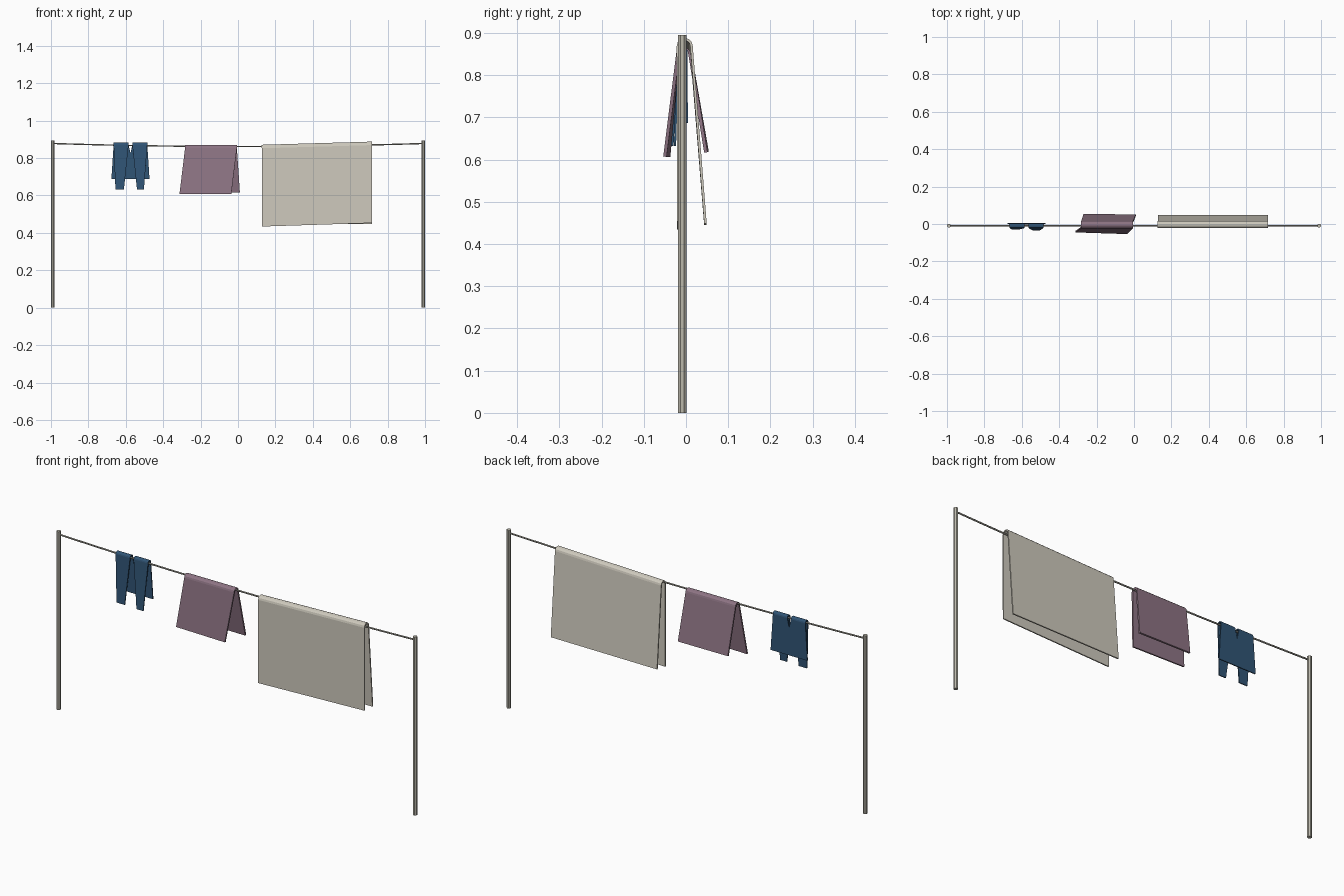
import bpy, bmesh, math

if "Cube" in bpy.data.objects:
    bpy.data.objects.remove(bpy.data.objects["Cube"], do_unlink=True)


def material(name, color):
    m = bpy.data.materials.new(name)
    m.use_nodes = True
    m.diffuse_color = (*color, 1)
    m.node_tree.nodes["Principled BSDF"].inputs["Base Color"].default_value = (*color, 1)
    return m


CREAM = material("cream cotton", (0.62, 0.59, 0.51))
MAUVE = material("mauve towel", (0.27, 0.175, 0.23))
BLUE = material("blue denim", (0.03, 0.09, 0.18))
POST = material("weathered post", (0.5, 0.48, 0.41))
ROPE = material("grey rope", (0.36, 0.35, 0.3))

LINE_Y = -0.009


def drape(name, mat, front, top, back, radius, center_y=LINE_Y, thickness=0.006):
    """Cloth strip: front rows, a rounded fold over the top edge, back rows.
    Each row is a pair of left and right points."""
    rows = list(front)
    steps = 6
    for i in range(steps + 1):
        a = math.pi * i / steps
        rows.append([(x, center_y - radius * math.cos(a), z - radius * (1 - math.sin(a)))
                     for x, z in top])
    rows += back
    bm = bmesh.new()
    verts = [[bm.verts.new(p) for p in row] for row in rows]
    for r, s in zip(verts, verts[1:]):
        bm.faces.new((r[0], r[1], s[1], s[0]))
    bmesh.ops.recalc_face_normals(bm, faces=bm.faces)
    mesh = bpy.data.meshes.new(name)
    bm.to_mesh(mesh)
    bm.free()
    mesh.materials.append(mat)
    obj = bpy.data.objects.new(name, mesh)
    bpy.context.collection.objects.link(obj)
    solid = obj.modifiers.new("cloth thickness", "SOLIDIFY")
    solid.thickness = thickness
    solid.offset = 0


# Posts, octagonal with one flat side facing outward
for name, x in (("left_post", 0.99), ("right_post", -0.99)):
    bpy.ops.mesh.primitive_cylinder_add(vertices=8, radius=0.0107, depth=0.895,
                                        location=(x, LINE_Y, 0.4475),
                                        rotation=(0, 0, math.pi / 8))
    bpy.context.object.name = name
    bpy.context.object.data.materials.append(POST)

# Sagging line between the posts
curve = bpy.data.curves.new("clothes_line", "CURVE")
curve.dimensions = "3D"
curve.bevel_depth = 0.004
curve.bevel_resolution = 1
curve.use_fill_caps = True
spline = curve.splines.new("POLY")
count = 17
spline.points.add(count - 1)
for i, p in enumerate(spline.points):
    t = 2 * i / (count - 1) - 1
    p.co = (0.99 * t, LINE_Y, 0.862 + 0.016 * t * t, 1)
line = bpy.data.objects.new("clothes_line", curve)
bpy.context.collection.objects.link(line)
line.data.materials.append(ROPE)

# Large sheet
drape("sheet", CREAM,
      [[(0.127, -0.018, 0.434), (0.717, -0.018, 0.453)]],
      [(0.127, 0.868), (0.717, 0.885)],
      [[(0.127, 0.046, 0.445), (0.717, 0.046, 0.449)]],
      radius=0.016, center_y=-0.003)

# Towel, hanging slightly askew
drape("towel", MAUVE,
      [[(-0.313, -0.041, 0.607), (-0.036, -0.05, 0.607)]],
      [(-0.283, 0.867), (-0.006, 0.867)],
      [[(-0.27, 0.05, 0.619), (0.01, 0.047, 0.617)]],
      radius=0.014, center_y=-0.005, thickness=0.008)

# Trousers: legs hang in front, joined seat and waist hang behind
MID = -0.575
for name, side, hem_in, hem_out, hem_y in (("trousers_left_half", 1, 0.035, 0.072, -0.032),
                                           ("trousers_right_half", -1, 0.035, 0.08, -0.026)):
    def pair(inner, outer, y, z):
        return [(MID + side * inner, y, z), (MID + side * outer, y, z)]
    drape(name, BLUE,
          [pair(hem_in, hem_out, hem_y, 0.632)],
          [(MID + side * 0.01, 0.88), (MID + side * 0.09, 0.88)],
          [pair(0, 0.093, 0.001, 0.825), pair(0, 0.102, 0.002, 0.687)],
          radius=0.01, thickness=0.005)
